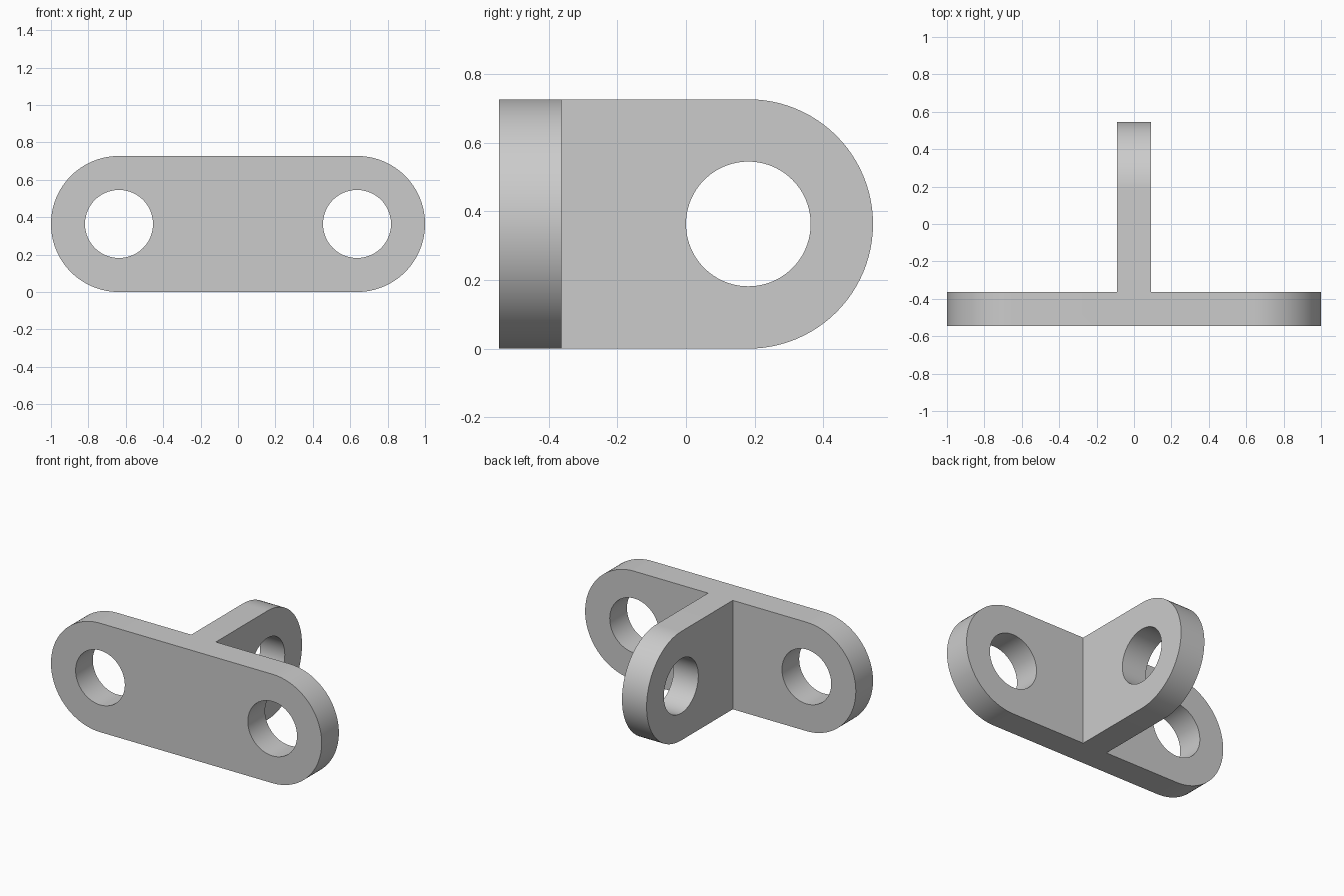
import bpy
import bmesh
from math import pi, sin, cos
from mathutils import Matrix, Vector

cube = bpy.data.objects.get("Cube")
if cube:
    bpy.data.objects.remove(cube, do_unlink=True)

U = 2 / 11          # plate thickness, also the hole radius
R = 2 * U           # radius of the rounded ends
HOLE = 3.5 * U      # distance of the plate holes from the centre
BACK = -U * 2       # rear face of the plate
SEG = 48            # segments per half circle

grey = bpy.data.materials.new("light_grey")
grey.use_nodes = True
colour = (0.6, 0.6, 0.6, 1)
grey.diffuse_color = colour
grey.node_tree.nodes["Principled BSDF"].inputs["Base Color"].default_value = colour


def arc(cx, radius, start, sweep, steps):
    return [(cx + radius * cos(start + sweep * i / steps),
             R + radius * sin(start + sweep * i / steps)) for i in range(steps + 1)]


def slab(name, outline, depth, matrix):
    """Extrude a closed 2D outline into a solid centred on its own plane."""
    bm = bmesh.new()
    face = bm.faces.new([bm.verts.new((u, v, -depth / 2)) for u, v in outline])
    new = bmesh.ops.extrude_face_region(bm, geom=[face])["geom"]
    bmesh.ops.translate(bm, vec=Vector((0, 0, depth)),
                        verts=[g for g in new if isinstance(g, bmesh.types.BMVert)])
    bmesh.ops.transform(bm, matrix=matrix, verts=bm.verts)
    bmesh.ops.recalc_face_normals(bm, faces=bm.faces)
    mesh = bpy.data.meshes.new(name)
    bm.to_mesh(mesh)
    bm.free()
    mesh.materials.append(grey)
    obj = bpy.data.objects.new(name, mesh)
    bpy.context.collection.objects.link(obj)
    return obj


def combine(target, other, operation):
    bpy.context.view_layer.objects.active = target
    mod = target.modifiers.new(operation.title(), "BOOLEAN")
    mod.operation = operation
    mod.solver = "EXACT"
    mod.object = other
    bpy.ops.object.modifier_apply(modifier=mod.name)
    bpy.data.objects.remove(other, do_unlink=True)


# Outline planes: x-z for the plate, y-z for the tab
plate_plane = Matrix.Translation((0, BACK - U / 2, 0)) @ Matrix.Rotation(pi / 2, 4, "X")
tab_plane = Matrix.Rotation(pi / 2, 4, "Z") @ Matrix.Rotation(pi / 2, 4, "X")

# Front plate with two rounded ends
bracket = slab("bracket", arc(HOLE, R, -pi / 2, pi, SEG) + arc(-HOLE, R, pi / 2, pi, SEG),
               U, plate_plane)

# Rear tab, rooted inside the plate
root = BACK - U / 2
tab = slab("tab", arc(U, R, -pi / 2, pi, SEG) + [(root, 2 * R), (root, 0)], U, tab_plane)
combine(bracket, tab, "UNION")

# Round holes through plate and tab
for centre, plane in ((-HOLE, plate_plane), (HOLE, plate_plane), (U, tab_plane)):
    drill = slab("drill", arc(centre, U, 0, 2 * pi, 2 * SEG)[:-1], 2 * U, plane)
    drill.hide_render = True
    combine(bracket, drill, "DIFFERENCE")

# Smooth curved walls, crisp edges
bpy.ops.object.select_all(action="DESELECT")
bracket.select_set(True)
bpy.context.view_layer.objects.active = bracket
bpy.ops.object.shade_smooth_by_angle(angle=pi / 6)
